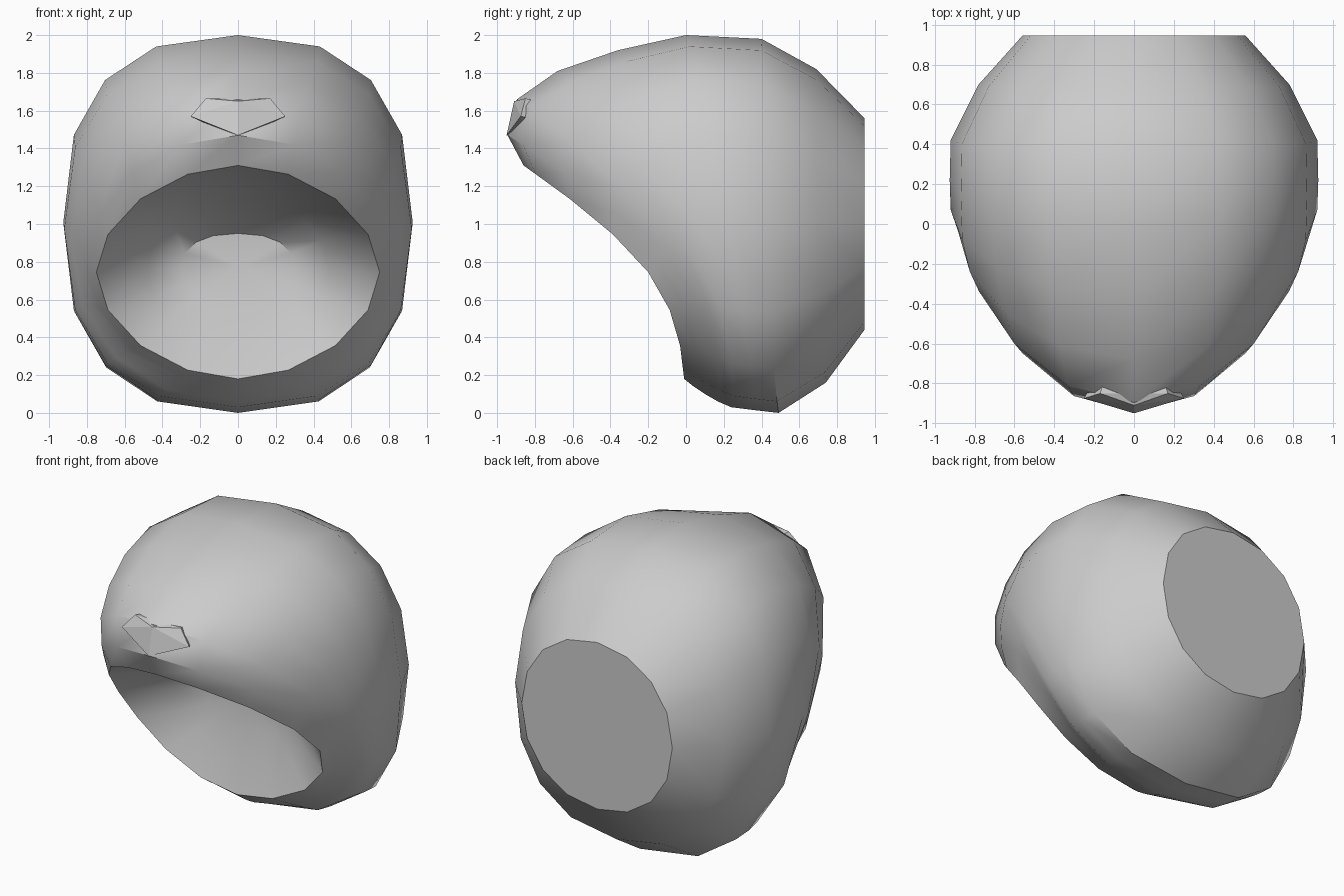
import bpy, bmesh
from math import sin, cos, pi
from mathutils import Vector

if "Cube" in bpy.data.objects:
    bpy.data.objects.remove(bpy.data.objects["Cube"])

COLS = 16


def spow(v, p):
    return (abs(v) ** p) * (1 if v >= 0 else -1)


def ring_points(top_y, top_z, bot_y, bot_z, half_w, side_y, p):
    """Closed tilted ring; side_y is how far back the sides lie."""
    sag = side_y - (top_y + bot_y) / 2
    pts = []
    for k in range(COLS):
        a = 2 * pi * k / COLS
        t = (1 - spow(cos(a), p)) / 2
        s = spow(sin(a), p)
        y = top_y + (bot_y - top_y) * t + sag * s * s
        z = top_z + (bot_z - top_z) * t
        pts.append(Vector((half_w * s, y, z)))
    return pts


def finish(bm, name, angle):
    bmesh.ops.recalc_face_normals(bm, faces=bm.faces)
    mesh = bpy.data.meshes.new(name)
    bm.to_mesh(mesh)
    bm.free()
    obj = bpy.data.objects.new(name, mesh)
    bpy.context.collection.objects.link(obj)
    bpy.ops.object.select_all(action='DESELECT')
    obj.select_set(True)
    bpy.context.view_layer.objects.active = obj
    bpy.ops.object.shade_smooth_by_angle(angle=angle * pi / 180)
    return obj


# Hood: recessed front panel, rim, outer shell, flat back
# top y, top z, bottom y, bottom z, half width, side y, roundness power
rings = [
    (0.09, 0.95, 0.07, 0.58, 0.30, 0.09, 0.85),    # recess
    (-0.12, 1.12, 0.04, 0.40, 0.48, 0.02, 0.90),   # recess edge
    (-0.86, 1.31, -0.01, 0.18, 0.75, -0.20, 1.08),  # rim
    (-0.945, 1.47, 0.04, 0.14, 0.79, -0.15, 1.00),
    (-0.895, 1.66, 0.10, 0.10, 0.84, -0.10, 0.97),
    (-0.68, 1.81, 0.17, 0.06, 0.885, -0.03, 0.90),
    (-0.36, 1.92, 0.24, 0.03, 0.92, 0.07, 0.82),
    (0.00, 2.00, 0.36, 0.015, 0.925, 0.22, 0.79),
    (0.40, 1.98, 0.49, 0.00, 0.92, 0.42, 0.80),
    (0.69, 1.82, 0.74, 0.16, 0.78, 0.70, 0.86),
    (0.945, 1.56, 0.945, 0.44, 0.56, 0.945, 0.95),  # back
]
bm = bmesh.new()
loops = [[bm.verts.new(p) for p in ring_points(*r)] for r in rings]
for a, b in zip(loops, loops[1:]):
    for k in range(COLS):
        j = (k + 1) % COLS
        bm.faces.new((a[k], a[j], b[j], b[k]))
bm.faces.new(loops[-1])
hub = bm.verts.new((0, 0.10, 0.77))
for k in range(COLS):
    bm.faces.new((hub, loops[0][(k + 1) % COLS], loops[0][k]))
finish(bm, "hood", 34)

# Small faceted plate on the brow, almost flush with the hood
bm = bmesh.new()
front = [(0, -0.95, 1.47), (0, -0.91, 1.65)]
for s in (-1, 1):
    front += [(s * 0.25, -0.875, 1.57), (s * 0.17, -0.85, 1.665)]
for x, y, z in front:
    bm.verts.new((x, y, z))
    bm.verts.new((x * 0.8, y + 0.1, z - 0.02))
bmesh.ops.convex_hull(bm, input=bm.verts)
loose = [v for v in bm.verts if not v.link_faces]
bmesh.ops.delete(bm, geom=loose, context='VERTS')
finish(bm, "brow_plate", 12)
